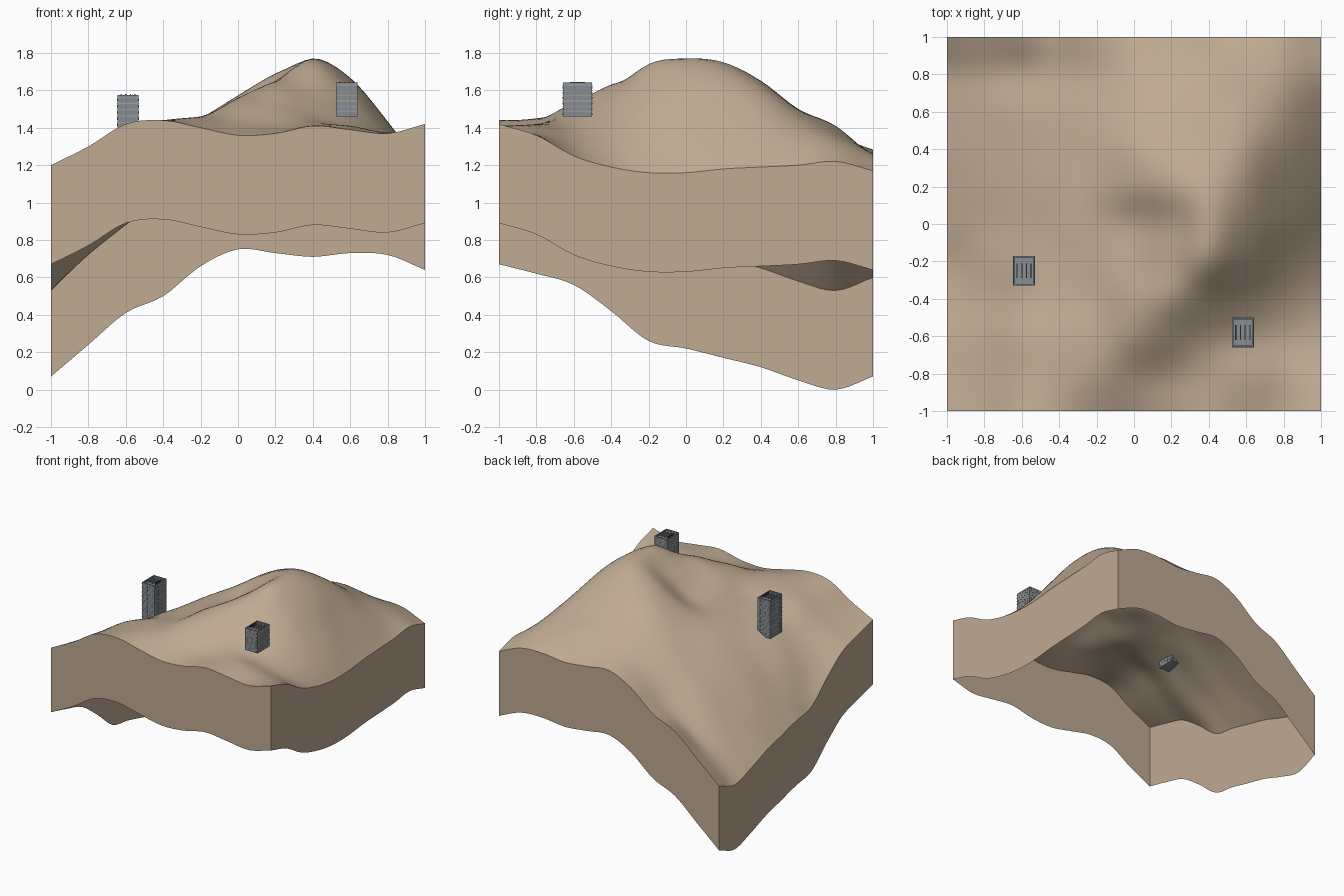
import bpy
import bmesh

cube = bpy.data.objects.get("Cube")
if cube:
    bpy.data.objects.remove(cube, do_unlink=True)


def make_material(name, colour):
    mat = bpy.data.materials.new(name)
    mat.use_nodes = True
    mat.diffuse_color = (*colour, 1)
    shader = next(n for n in mat.node_tree.nodes if n.type == "BSDF_PRINCIPLED")
    shader.inputs["Base Color"].default_value = (*colour, 1)
    return mat


earth = make_material("tan earth", (0.52, 0.405, 0.29))
concrete = make_material("blue grey concrete", (0.25, 0.27, 0.29))
glass = make_material("blue grey glass", (0.22, 0.25, 0.28))
ledge = make_material("pale ledge", (0.36, 0.38, 0.41))
amber = make_material("amber ledge", (0.50, 0.38, 0.22))
dark = make_material("dark vent", (0.04, 0.045, 0.05))

# Control heights in centimetres: each row runs left to right, rows front to back
HEIGHTS = [
    [120, 130, 142, 144, 140, 136, 137, 141, 139, 137, 142],
    [115, 127, 139, 144, 145, 143, 141, 142, 141, 137, 136],
    [109, 123, 137, 143, 146, 153, 152, 146, 139, 132, 125],
    [95, 114, 130, 139, 144, 156, 163, 158, 147, 133, 119],
    [79, 108, 127, 137, 144, 152, 165, 174, 160, 138, 116],
    [75, 100, 121, 136, 144, 150, 164, 177, 166, 143, 116],
    [70, 95, 116, 133, 145, 157, 169, 175, 166, 143, 118],
    [65, 88, 109, 126, 141, 155, 163, 165, 160, 142, 119],
    [58, 80, 101, 118, 133, 144, 149, 150, 148, 138, 120],
    [53, 72, 88, 104, 122, 134, 138, 141, 138, 133, 122],
    [60, 77, 94, 103, 119, 128, 126, 124, 126, 125, 117],
]
WALL_DEPTH = 0.53
SEGMENTS = 50


def spline(values, t):
    """Smooth curve through evenly spaced values, with t from 0 to 1."""
    padded = [2 * values[0] - values[1], *values, 2 * values[-1] - values[-2]]
    spans = len(values) - 1
    i = min(int(t * spans), spans - 1)
    u = t * spans - i
    a, b, c, d = padded[i:i + 4]
    return b + u / 2 * (c - a + u * (2 * a - 5 * b + 4 * c - d
                                     + u * (3 * (b - c) + d - a)))


def finish(bm, name, materials):
    mesh = bpy.data.meshes.new(name)
    bm.to_mesh(mesh)
    bm.free()
    for mat in materials:
        mesh.materials.append(mat)
    obj = bpy.data.objects.new(name, mesh)
    bpy.context.collection.objects.link(obj)
    return obj


def build_terrain():
    bm = bmesh.new()
    steps = [i / SEGMENTS for i in range(SEGMENTS + 1)]
    rows = []
    for v in steps:
        rows.append([bm.verts.new((2 * u - 1, 2 * v - 1,
                     spline([spline(r, u) for r in HEIGHTS], v) / 100))
                     for u in steps])
    # Smooth rolling ground
    for near, far in zip(rows, rows[1:]):
        for i in range(SEGMENTS):
            face = bm.faces.new((near[i], near[i + 1], far[i + 1], far[i]))
            face.smooth = True
    # Side walls hang from the rim and leave the underside open
    rim = [e for e in bm.edges if e.is_boundary]
    for edge in rim:
        edge.smooth = False
    skirt = bmesh.ops.extrude_edge_only(bm, edges=rim)["geom"]
    for item in skirt:
        if isinstance(item, bmesh.types.BMVert):
            item.co.z -= WALL_DEPTH
        elif isinstance(item, bmesh.types.BMFace):
            item.smooth = False
    # Point every wall outward
    bm.normal_update()
    for face in bm.faces:
        centre = face.calc_center_median()
        if abs(face.normal.z) < 0.01 and face.normal.xy.dot(centre.xy) < 0:
            face.normal_flip()
    finish(bm, "terrain", [earth])


def add_box(bm, low, high, slot=0):
    verts = bmesh.ops.create_cube(bm, size=1)["verts"]
    for v in verts:
        for axis in range(3):
            v.co[axis] = high[axis] if v.co[axis] > 0 else low[axis]
    for face in {f for v in verts for f in v.link_faces}:
        face.material_index = slot


def build_tower(name, x, y, base, top, vent_side, floors, lit_floors):
    """Flat-roofed block with window rows, ledges and a low parapet."""
    hx, hy, rim = 0.057, 0.078, 0.008
    roof = top - 0.014

    # Walls and recessed roof
    bm = bmesh.new()
    add_box(bm, (x - hx, y - hy, base), (x + hx, y + hy, roof))
    finish(bm, name + "_body", [concrete])

    # Parapet around the roof
    bm = bmesh.new()
    for side in (-1, 1):
        ex, ey = x + side * (hx - rim / 2), y + side * (hy - rim / 2)
        add_box(bm, (ex - rim / 2, y - hy, roof), (ex + rim / 2, y + hy, top - 0.004))
        add_box(bm, (x - hx, ey - rim / 2, roof), (x + hx, ey + rim / 2, top - 0.004))
    finish(bm, name + "_parapet", [concrete])

    # Roof fins, the outermost one dark
    bm = bmesh.new()
    for i in range(4):
        vx = x + vent_side * (0.038 - i * 0.025)
        add_box(bm, (vx - 0.003, y - 0.04, roof), (vx + 0.003, y + 0.04, top), int(i > 0))
    finish(bm, name + "_roof_fins", [dark, concrete])

    # Floor ledges and window plates
    ledges, windows = bmesh.new(), bmesh.new()
    height = (roof - base) / floors
    out = 0.0015
    for floor in range(floors):
        z = base + (floor + 0.85) * height
        add_box(ledges, (x - hx - out, y - hy - out, z),
                (x + hx + out, y + hy + out, z + 0.004), int(floor in lit_floors))
        low, high = z - 0.55 * height, z - 0.2 * height
        for i in range(4):
            wx, wy = x + (i - 1.5) * 0.026, y + (i - 1.5) * 0.036
            add_box(windows, (wx - 0.006, y - hy - 0.001, low),
                    (wx + 0.006, y + hy + 0.001, high))
            add_box(windows, (x - hx - 0.001, wy - 0.009, low),
                    (x + hx + 0.001, wy + 0.009, high))
    finish(ledges, name + "_ledges", [ledge, amber])
    finish(windows, name + "_windows", [glass])


build_terrain()
build_tower("tall_tower", -0.588, -0.25, 1.265, 1.58, 1, 9, {6})
build_tower("short_tower", 0.582, -0.58, 1.46, 1.645, -1, 6, {2, 3})
